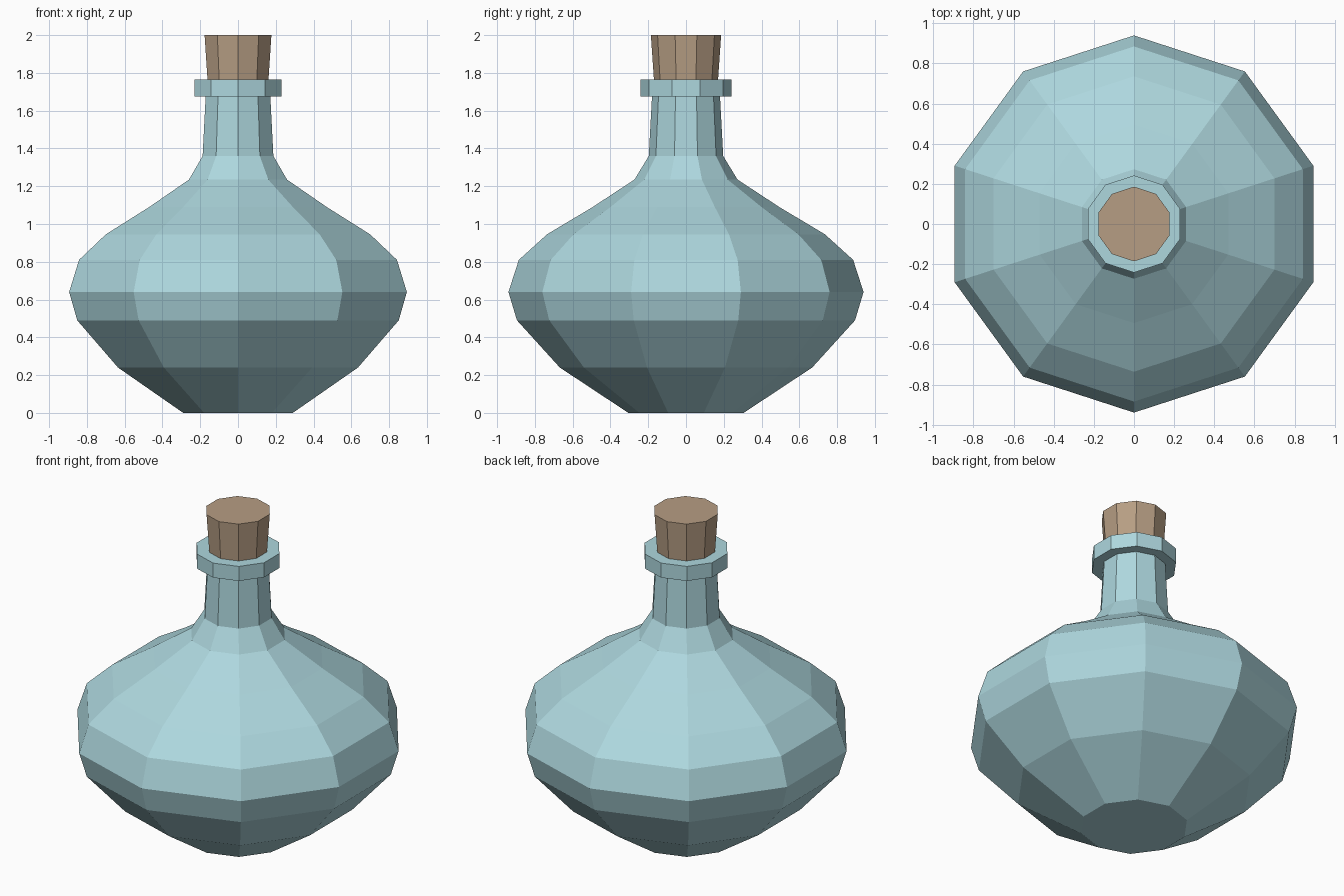
import bpy, bmesh, math

if "Cube" in bpy.data.objects:
    bpy.data.objects.remove(bpy.data.objects["Cube"])

SIDES = 10


def material(name, rgb):
    mat = bpy.data.materials.new(name)
    mat.diffuse_color = (*rgb, 1.0)
    mat.use_nodes = True
    mat.node_tree.nodes["Principled BSDF"].inputs["Base Color"].default_value = mat.diffuse_color
    return mat


def lathe(name, profile, mat):
    """Flat-shaded ten-sided solid from (radius, z) rings, capped at both ends."""
    bm = bmesh.new()
    rings = []
    for r, z in profile:
        angles = [math.pi / 2 + 2 * math.pi * i / SIDES for i in range(SIDES)]
        rings.append([bm.verts.new((r * math.cos(a), r * math.sin(a), z)) for a in angles])
    for lo, hi in zip(rings, rings[1:]):
        for i in range(SIDES):
            j = (i + 1) % SIDES
            bm.faces.new((lo[i], lo[j], hi[j], hi[i]))
    bm.faces.new(rings[0][::-1])
    bm.faces.new(rings[-1])
    mesh = bpy.data.meshes.new(name)
    bm.to_mesh(mesh)
    bm.free()
    mesh.materials.append(mat)
    obj = bpy.data.objects.new(name, mesh)
    bpy.context.collection.objects.link(obj)
    return obj


glass = material("glass", (0.42, 0.68, 0.73))
cork = material("cork", (0.47, 0.34, 0.23))

# Bottle: belly, shoulder, neck and lip in one profile
lathe("bottle", [
    (0.305, 0.0), (0.668, 0.24), (0.895, 0.49), (0.94, 0.64),
    (0.885, 0.81), (0.736, 0.945), (0.494, 1.09), (0.273, 1.235),
    (0.197, 1.36), (0.18, 1.675), (0.242, 1.675), (0.242, 1.765),
], glass)

# Stopper: tapered plug seated in the mouth
lathe("stopper", [(0.168, 1.74), (0.186, 2.0)], cork)
